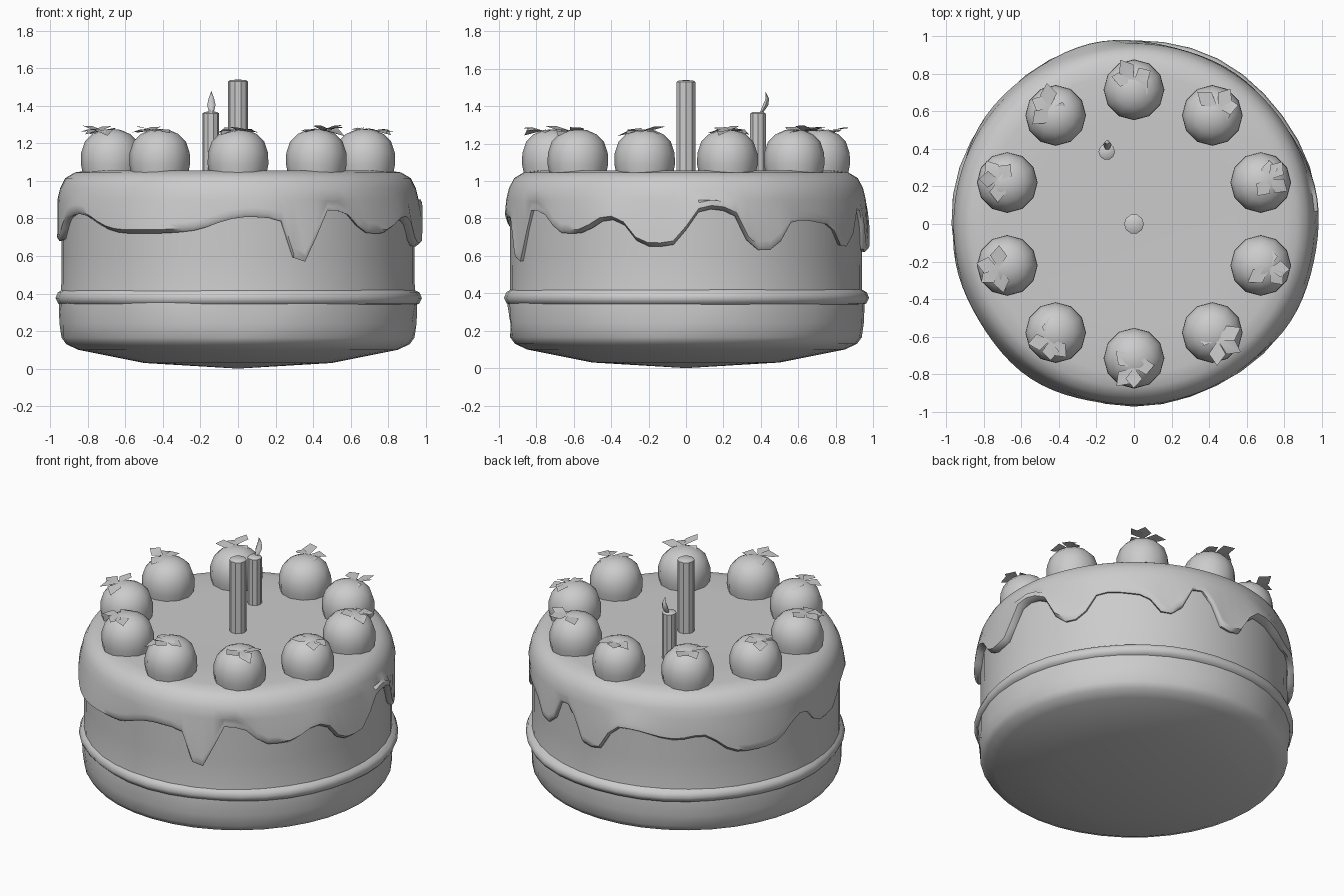
import bpy, bmesh, math, random
from math import sin, cos, pi, radians

if "Cube" in bpy.data.objects:
    bpy.data.objects.remove(bpy.data.objects["Cube"])

random.seed(4)


def finish(name, bm, angle=50):
    bmesh.ops.remove_doubles(bm, verts=bm.verts, dist=0.0005)
    me = bpy.data.meshes.new(name)
    bm.to_mesh(me)
    bm.free()
    ob = bpy.data.objects.new(name, me)
    bpy.context.collection.objects.link(ob)
    bpy.ops.object.select_all(action='DESELECT')
    bpy.context.view_layer.objects.active = ob
    ob.select_set(True)
    bpy.ops.object.shade_smooth_by_angle(angle=radians(angle))
    return ob


def lathe(name, profile, n, centre=(0, 0), angle=50):
    """profile: list of (r, z), or a function of the angle giving one."""
    bm = bmesh.new()
    rings = []
    for i in range(n):
        a = 2 * pi * i / n
        pts = profile(a) if callable(profile) else profile
        rings.append([bm.verts.new((centre[0] + r * cos(a), centre[1] + r * sin(a), z))
                      for r, z in pts])
    for i in range(n):
        p, q = rings[i], rings[(i + 1) % n]
        for j in range(len(p) - 1):
            bm.faces.new((p[j], q[j], q[j + 1], p[j + 1]))
    bmesh.ops.remove_doubles(bm, verts=bm.verts, dist=0.0005)
    bmesh.ops.recalc_face_normals(bm, faces=bm.faces)
    return finish(name, bm, angle)


# Sponge with rounded base and slightly uneven lower layer
def sponge(a):
    w = 0.006 * sin(9 * a) + 0.004 * sin(14 * a + 1)
    return [(0, 0), (0.5, 0.03), (0.85, 0.1), (0.915, 0.13), (0.94, 0.165),
            (0.948 + w, 0.24), (0.955, 0.34), (0.942, 0.42), (0.94, 0.6), (0.94, 0.9)]


lathe("sponge", sponge, 40)


# Cream band between the layers
def band(a):
    r = 0.976 + 0.008 * sin(a + 0.5) + 0.004 * sin(7 * a)
    return [(0.93, 0.335), (r - 0.015, 0.345), (r, 0.375), (r - 0.012, 0.405), (0.93, 0.425)]


lathe("cream_band", band, 40)

# Icing drips: angle in degrees, depth of the tip, half width in degrees
DRIPS = [(-69, 0.57, 5), (-9, 0.65, 9), (26, 0.63, 7), (63, 0.65, 6), (88, 0.62, 7),
         (151, 0.65, 15), (187, 0.68, 8), (238, 0.72, 18), (-40, 0.72, 8)]


def edge_height(a):
    deg = math.degrees(a)
    z = 0.80 + 0.03 * sin(5 * a + 1) + 0.02 * sin(11 * a)
    base = z
    for ang, tip, w in DRIPS:
        d = abs((deg - ang + 180) % 360 - 180) / w
        z = min(z, base + (tip - base) * math.exp(-d ** 4 * 0.7))
    return z


# Icing with dripping edge
def icing(a):
    e = edge_height(a)
    r = 0.97 + 0.012 * sin(3 * a + 2) + 0.006 * sin(8 * a)
    return [(0, 1.052), (0.55, 1.052), (0.8, 1.056), (0.87, 1.045), (0.92, 1.015),
            (0.948, 0.96), (0.962, 0.9), (r, e + 0.05), (r + 0.003, e + 0.02),
            (0.955, e), (0.93, e + 0.005)]


lathe("icing", icing, 90)


# Ring of berries with leafy tops
def leaves(name, cx, cy, out):
    bm = bmesh.new()
    for turn in (-2.2, -0.8, 0.3, 1.6):
        a = out + turn + random.uniform(-0.35, 0.35)
        length = random.uniform(0.10, 0.14)
        lift = random.uniform(-0.03, 0.03)
        ox, oy = cx + 0.05 * cos(out), cy + 0.05 * sin(out)
        pts = [(0, 0, 1.27), (0.55, -0.045, 1.28 + lift / 2),
               (1, 0, 1.268 + lift), (0.55, 0.045, 1.275)]
        bm.faces.new([bm.verts.new((ox + t * length * cos(a) - s * sin(a),
                                    oy + t * length * sin(a) + s * cos(a), z))
                      for t, s, z in pts])
    finish(name, bm, 20)


berry = [(0.15, 1.03), (0.162, 1.09), (0.16, 1.15), (0.14, 1.21),
         (0.1, 1.25), (0.05, 1.272), (0, 1.277)]
for k in range(10):
    a = pi / 2 + k * pi / 5
    c = (0.71 * cos(a), 0.715 * sin(a))
    lathe(f"berry_{k}", berry, 12, c)
    leaves(f"berry_leaves_{k}", *c, a)


# Candles
def candle(name, c, r, top):
    lathe(name, [(r, 1.03), (r, top - 0.01), (r * 0.75, top - 0.002), (0, top)], 10, c, 35)


candle("tall_candle", (0, 0), 0.053, 1.54)
candle("short_candle", (-0.145, 0.385), 0.044, 1.37)

# Flame leaning backwards
bm = bmesh.new()
levels = [(0.015, 1.36, 0.40), (0.028, 1.405, 0.425), (0.018, 1.44, 0.435), (0.0, 1.48, 0.425)]
rings = [[bm.verts.new((-0.142 + r * 0.8 * cos(k * pi / 3), y + r * 0.6 * sin(k * pi / 3), z))
          for k in range(6)] for r, z, y in levels]
for p, q in zip(rings, rings[1:]):
    for k in range(6):
        m = (k + 1) % 6
        bm.faces.new((p[k], p[m], q[m], q[k]))
finish("flame", bm)
